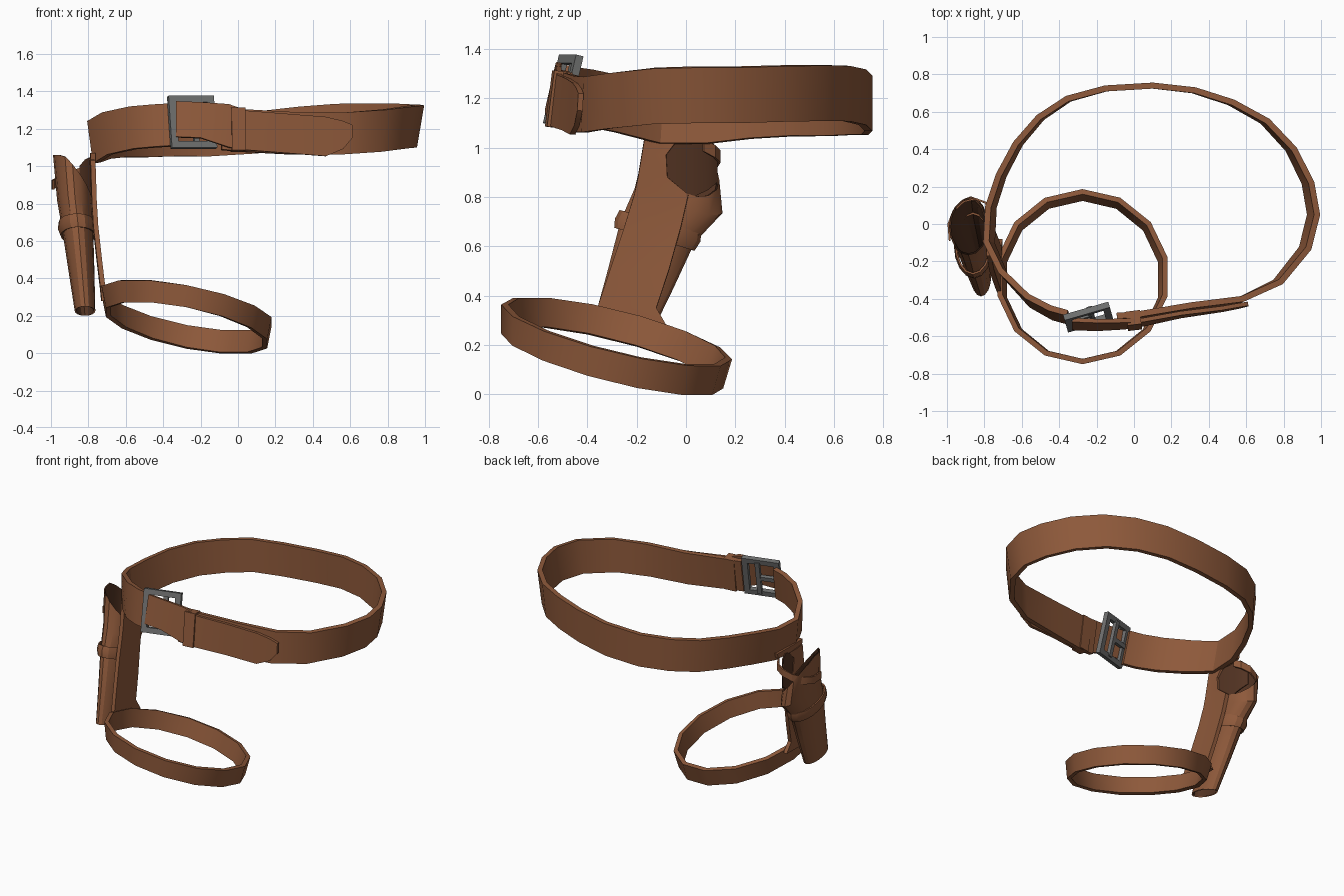
import bpy, bmesh, math
from mathutils import Vector, Euler

cube = bpy.data.objects.get("Cube")
if cube:
    bpy.data.objects.remove(cube, do_unlink=True)


def material(name, rgb):
    mat = bpy.data.materials.new(name)
    mat.use_nodes = True
    mat.diffuse_color = (*rgb, 1)
    mat.node_tree.nodes["Principled BSDF"].inputs["Base Color"].default_value = (*rgb, 1)
    return mat


leather = material("brown leather", (0.27, 0.1, 0.043))
dark_leather = material("dark brown lining", (0.085, 0.033, 0.016))
metal = material("grey metal", (0.16, 0.162, 0.16))


def finish(name, bm, mat, thickness=0, angle=28):
    """Turn a bmesh into an object, thicken it and shade it."""
    bmesh.ops.recalc_face_normals(bm, faces=bm.faces)
    mesh = bpy.data.meshes.new(name)
    bm.to_mesh(mesh)
    bm.free()
    mesh.materials.append(mat)
    obj = bpy.data.objects.new(name, mesh)
    bpy.context.collection.objects.link(obj)
    bpy.ops.object.select_all(action="DESELECT")
    obj.select_set(True)
    bpy.context.view_layer.objects.active = obj
    if thickness:
        mod = obj.modifiers.new("thickness", "SOLIDIFY")
        mod.thickness = thickness
        mod.offset = 0
        mod.use_even_offset = True
        bpy.ops.object.modifier_apply(modifier=mod.name)
    bpy.ops.object.shade_smooth_by_angle(angle=math.radians(angle))
    return obj


def loft(name, rows, thickness=0, loop=False, ring=False, mat=leather):
    """Skin rows of points; loop joins last row to first, ring closes each row."""
    bm = bmesh.new()
    grid = [[bm.verts.new(p) for p in row] for row in rows]
    if loop:
        grid.append(grid[0])
    for a, b in zip(grid, grid[1:]):
        if ring:
            a, b = a + a[:1], b + b[:1]
        for i in range(len(a) - 1):
            bm.faces.new((a[i], a[i + 1], b[i + 1], b[i]))
    return finish(name, bm, mat, thickness)


def upright(x, y, mid, height, lean_x=0, lean_y=0):
    """Bottom and top point of a strap section."""
    half = height / 2
    return [(x - lean_x, y - lean_y, mid - half), (x + lean_x, y + lean_y, mid + half)]


def box_part(name, mat, boxes, origin, rotation):
    """Several centre/size boxes sharing one rotated frame."""
    bm = bmesh.new()
    for centre, size in boxes:
        made = bmesh.ops.create_cube(bm, size=1)["verts"]
        for v in made:
            v.co = Vector(centre) + v.co * Vector(size)
    turn = Euler(rotation).to_matrix()
    for v in bm.verts:
        v.co = turn @ v.co + Vector(origin)
    return finish(name, bm, mat)


# Waist belt: plan position and mid height, open where the buckle sits
belt_path = [
    (-.35, -.5, 1.22), (-.44, -.475, 1.215), (-.56, -.41, 1.205), (-.7, -.265, 1.175),
    (-.775, -.1, 1.13), (-.765, .09, 1.13), (-.71, .26, 1.15), (-.62, .43, 1.16),
    (-.5, .57, 1.16), (-.35, .67, 1.165), (-.15, .725, 1.165), (.1, .74, 1.18),
    (.32, .715, 1.205), (.52, .65, 1.22), (.7, .55, 1.222), (.84, .4, 1.22),
    (.93, .22, 1.215), (.96, .05, 1.215), (.915, -.13, 1.21), (.77, -.31, 1.19),
    (.57, -.405, 1.175), (.3, -.445, 1.175), (.02, -.5, 1.19), (-.09, -.51, 1.2)]
loft("waist_belt", [upright(x, y, z, .225, .02 * x, max(0, -y) * (.035 - .04 * x))
                    for x, y, z in belt_path], .032)

# Outer belt tongue, covering the buckle front and ending in a clipped tip
tongue_path = [(-.33, -.535, 1.25, .19, .022), (-.2, -.54, 1.245, .19, .022),
               (-.05, -.535, 1.215, .23, .018), (.05, -.525, 1.19, .21, .012),
               (.25, -.485, 1.175, .21, .008), (.47, -.455, 1.158, .21, .005),
               (.56, -.438, 1.166, .15, .004), (.61, -.428, 1.185, .07, .002)]
loft("belt_tongue", [upright(x, y, z, h, 0, lean)
                     for x, y, z, h, lean in tongue_path], .022)

# Keeper loop around the doubled belt
box_part("belt_keeper", leather, [((0, 0, 0), (.075, .075, .23))],
         (0, -.516, 1.195), (-.13, 0, .12))

# Buckle: four frame bars, a centre bar and a prong
frame = [((s * .107, 0, 0), (.038, .032, .285)) for s in (-1, 1)]
frame += [((0, 0, s * .125), (.25, .032, .036)) for s in (-1, 1)]
frame += [((.02, .012, 0), (.03, .026, .25)), ((-.05, .01, 0), (.14, .026, .03))]
box_part("buckle", metal, frame, (-.245, -.498, 1.235), (-.24, 0, .28))

# Leg strap: tilted faceted hoop
sides = 14
leg_rows = []
for i in range(sides):
    a = math.tau * (i + .5) / sides
    x, y = -.275 + .44 * math.cos(a), -.29 + .445 * math.sin(a)
    leg_rows.append(upright(x, y, .071 - .195 * x - .245 * y, .118,
                            .012 * math.cos(a), .009 * (1 + math.sin(a))))
loft("leg_strap", leg_rows, .028, loop=True)

# Hanging panel, notched at the rear beside the holster mouth
panel = [(-.775, -.17, .11, 1.07), (-.775, -.165, .1, 1.035), (-.775, -.17, -.03, 1.03),
         (-.773, -.18, -.08, .97), (-.77, -.195, -.075, .88), (-.768, -.21, .01, .81),
         (-.76, -.25, -.02, .68), (-.74, -.31, -.07, .5), (-.722, -.36, -.12, .35),
         (-.715, -.37, -.08, .28)]
loft("hanging_panel", [[(x, front, z), (x - .004, (front + back) / 2, z), (x, back, z)]
                       for x, front, back, z in panel], .026)

# Dark mouth flap curving from the panel notch out to the rear of the holster
flap = [(-.775, -.085, .87, .98), (-.782, -.03, .82, 1.035), (-.795, .03, .8, 1.045),
        (-.815, .09, .83, 1.035), (-.845, .125, .86, 1.0)]
loft("mouth_flap", [[(x, y, low), (x, y, high)] for x, y, low, high in flap],
     .008, mat=dark_leather)


def oval(x, y, z, rx, ry, slope_y, slope_x=0, count=16):
    """Tilted oval cross-section of the holster."""
    points = []
    for i in range(count):
        a = math.tau * i / count
        c, s = math.cos(a), math.sin(a)
        points.append((x + rx * c, y + ry * s, min(1.06, z - slope_y * s - slope_x * c)))
    return points


# Holster: tapered tube with a mouth slanting down to the panel, and a dark lining
sections = [(-.818, -.275, .225, .055, .112, .025), (-.838, -.19, .45, .07, .132, .035),
            (-.857, -.115, .66, .083, .15, .045), (-.872, -.03, .785, .095, .178, .05, .03),
            (-.885, -.015, .94, .104, .15, .07, .12)]
for name, inset, mat in (("holster", 0, leather), ("holster_lining", .008, dark_leather)):
    loft(name, [oval(x, y, z, rx - inset, ry - inset, *slopes)
                for x, y, z, rx, ry, *slopes in sections], ring=True, mat=mat)

# Raised band around the holster
loft("holster_band", [oval(-.854, -.128, .63, .09, .158, .045),
                      oval(-.858, -.115, .665, .1, .168, .045),
                      oval(-.861, -.104, .7, .093, .161, .045)], .01, ring=True)

# Thin retaining strap looping behind the mouth
retainer = [(-.985, -.09, .9), (-.992, 0, .9), (-.965, .07, .915), (-.91, .12, .94),
            (-.85, .135, .965), (-.795, .115, .985), (-.77, .07, 1.01)]
loft("retaining_strap", [upright(*p, .05) for p in retainer], .01)
